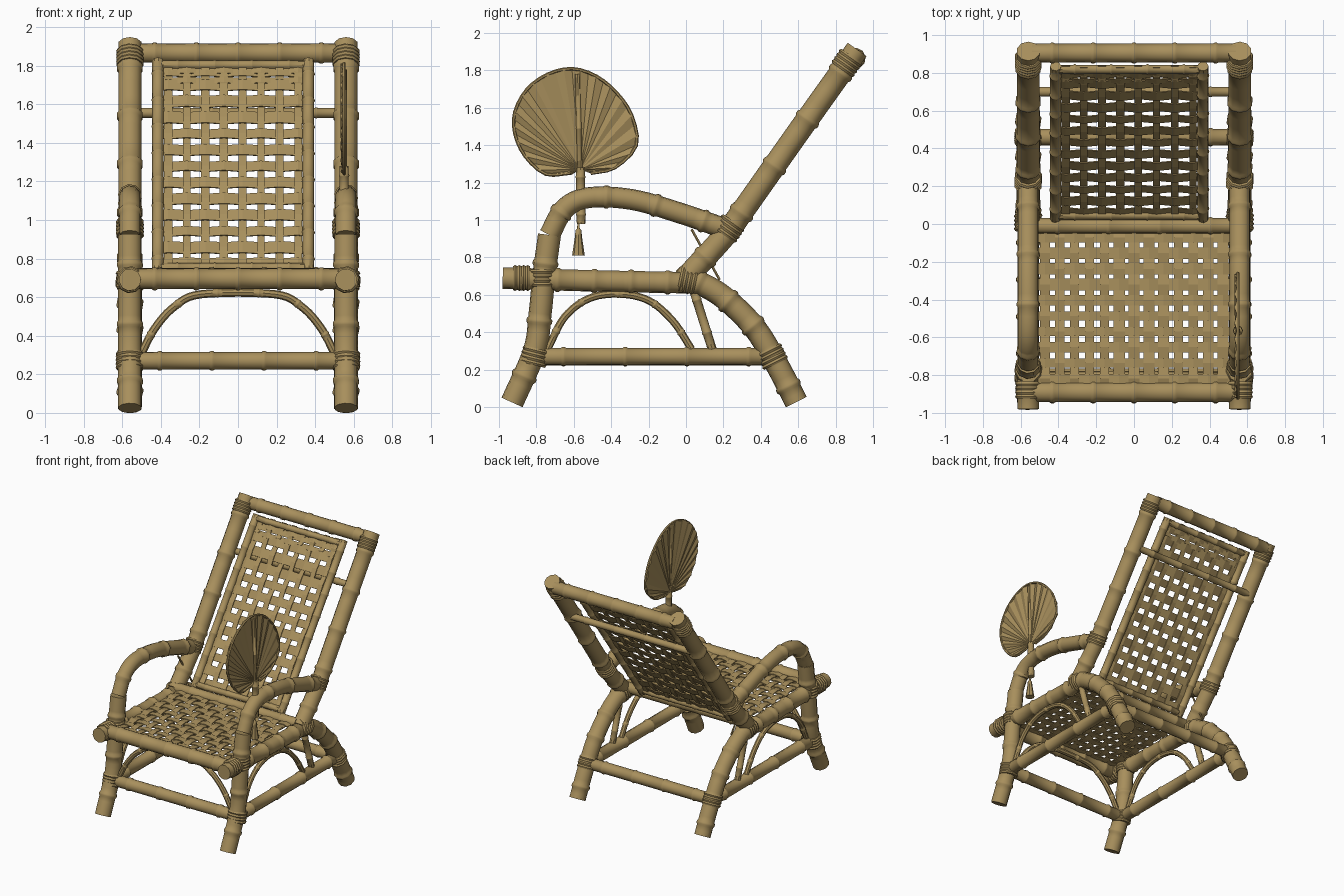
import bpy, bmesh, math, random
from mathutils import Vector

random.seed(4)
cube = bpy.data.objects.get("Cube")
if cube:
    bpy.data.objects.remove(cube, do_unlink=True)

# One dry bamboo colour
TAN = (0.39, 0.275, 0.108, 1)
bamboo_mat = bpy.data.materials.new("dry_bamboo")
bamboo_mat.use_nodes = True
bamboo_mat.diffuse_color = TAN
bamboo_mat.node_tree.nodes["Principled BSDF"].inputs["Base Color"].default_value = TAN


def add_mesh(name, bm, smooth=True):
    bmesh.ops.recalc_face_normals(bm, faces=bm.faces)
    mesh = bpy.data.meshes.new(name)
    bm.to_mesh(mesh)
    bm.free()
    mesh.materials.append(bamboo_mat)
    obj = bpy.data.objects.new(name, mesh)
    bpy.context.collection.objects.link(obj)
    if smooth:
        bpy.ops.object.select_all(action="DESELECT")
        obj.select_set(True)
        bpy.context.view_layer.objects.active = obj
        bpy.ops.object.shade_smooth_by_angle(angle=math.radians(40))
    return obj


def spline_points(pts, steps=6):
    """Smooth path through a few points."""
    if len(pts) < 3:
        return pts
    ext = [2 * pts[0] - pts[1]] + pts + [2 * pts[-1] - pts[-2]]
    out = []
    for a, b, c, d in zip(ext, ext[1:], ext[2:], ext[3:]):
        for k in range(steps):
            t = k / steps
            out.append(0.5 * (2 * b + (c - a) * t + (2 * a - 5 * b + 4 * c - d) * t * t
                              + (3 * b - a - 3 * c + d) * t ** 3))
    return out + [pts[-1]]


def sweep(name, path, radii, sides=10):
    bm = bmesh.new()
    rings = []
    tangent = (path[1] - path[0]).normalized()
    normal = tangent.orthogonal().normalized()
    for i, p in enumerate(path):
        tangent = (path[min(i + 1, len(path) - 1)] - path[max(i - 1, 0)]).normalized()
        normal = (normal - tangent * normal.dot(tangent)).normalized()
        side = tangent.cross(normal)
        rings.append([bm.verts.new(p + radii[i] * (normal * math.cos(a) + side * math.sin(a)))
                      for a in (math.tau * k / sides for k in range(sides))])
    for r0, r1 in zip(rings, rings[1:]):
        for k in range(sides):
            j = (k + 1) % sides
            bm.faces.new((r0[k], r0[j], r1[j], r1[k]))
    bm.faces.new(rings[0])
    bm.faces.new(rings[-1])
    return add_mesh(name, bm)


def pole(name, pts, r, gap=0.27, sides=10):
    """Bamboo cane: a swept tube with a raised ring at each node."""
    raw = spline_points([Vector(p) for p in pts])
    dist = [0]
    for a, b in zip(raw, raw[1:]):
        dist.append(dist[-1] + (b - a).length)
    total = dist[-1]
    count = max(1, round(total / gap))
    nodes = [total * (k + 0.5) / count for k in range(count)]
    band = r * 0.3
    marks = [(d, r) for d in dist if all(abs(d - n) > band * 1.6 for n in nodes)]
    for n in nodes:
        marks += [(n - band, r), (n - band * 0.4, r * 1.12), (n + band * 0.4, r * 1.12), (n + band, r)]
    marks.sort()
    path = []
    for s, _ in marks:
        i = max(k for k in range(len(dist) - 1) if dist[k] <= s + 1e-9)
        path.append(raw[i].lerp(raw[i + 1], (s - dist[i]) / (dist[i + 1] - dist[i])))
    return sweep(name, path, [m[1] for m in marks], sides)


def lashing(name, centre, direction, r, width=0.09, turns=4):
    """Cane binding: a short sleeve with ridges."""
    c, d = Vector(centre), Vector(direction).normalized()
    steps = turns * 2
    path = [c + d * width * (k / steps - 0.5) for k in range(steps + 1)]
    sweep(name, path, [r * (1.0 if k % 2 == 0 else 1.1) for k in range(steps + 1)])


def weave(name, origin, u, v, counts, widths, lift=0.006):
    """Flat strips crossing over and under between two edge vectors."""
    origin, u, v = Vector(origin), Vector(u), Vector(v)
    n = u.cross(v).normalized()
    bm = bmesh.new()
    nu, nv = counts
    for along, across, na, nc, w, sign in ((u, v, nu, nv, widths[0], 1), (v, u, nv, nu, widths[1], -1)):
        for i in range(nc):
            half = across.normalized() * w * random.uniform(0.42, 0.56)
            prev = None
            for j in range(-1, na + 1):
                t = min(max((j + 0.5) / na, 0), 1)
                p = origin + across * ((i + 0.5) / nc) + along * t
                p += n * lift * sign * (1 if (i + j) % 2 else -1)
                edge = bm.verts.new(p - half), bm.verts.new(p + half)
                if prev:
                    bm.faces.new((prev[0], edge[0], edge[1], prev[1]))
                prev = edge
    obj = add_mesh(name, bm, smooth=False)
    thick = obj.modifiers.new("thickness", "SOLIDIFY")
    thick.thickness = 0.006
    thick.offset = 0


# Side frames
FRONT_LEG = [(-0.93, 0.025), (-0.81, 0.3), (-0.78, 0.5), (-0.76, 0.7), (-0.73, 0.92),
             (-0.65, 1.06), (-0.52, 1.12), (-0.29, 1.11), (-0.04, 1.04), (0.22, 0.95)]
REAR_LEG = [(-0.02, 0.7), (0.08, 0.66), (0.21, 0.58), (0.37, 0.42), (0.49, 0.22), (0.59, 0.027)]
BACK_POST = [(0, 0.69), (0.21, 0.92), (0.29, 1.03), (0.6, 1.47), (0.915, 1.912)]
SIDE_ARCH = [(-0.74, 0.31), (-0.65, 0.48), (-0.52, 0.58), (-0.36, 0.605), (-0.2, 0.57), (-0.07, 0.46), (0.03, 0.31)]
for side, sx in (("left", 1), ("right", -1)):
    x = 0.56 * sx

    def at(profile):
        return [(x, y, z) for y, z in profile]

    pole(side + "_front_leg", at(FRONT_LEG[:5]), 0.062)
    pole(side + "_armrest", at(FRONT_LEG[4:]), 0.056)
    pole(side + "_rear_leg", at(REAR_LEG), 0.063, 0.2)
    pole(side + "_back_post", at(BACK_POST), 0.062, 0.3)
    pole(side + "_seat_rail", at([(-0.98, 0.69), (-0.5, 0.675), (0, 0.665)]), 0.058, 0.2)
    pole(side + "_lower_rail", at([(-0.82, 0.27), (0.5, 0.27)]), 0.047, 0.33)
    pole(side + "_side_arch", at(SIDE_ARCH), 0.02, 0.2, 8)
    pole(side + "_rear_brace", at([(0.03, 0.66), (0.14, 0.31)]), 0.024, 0.2, 8)
    for label, y, z, d, r in (("leg", -0.81, 0.27, (0, 0.25, 1), 0.068), ("seat_front", -0.77, 0.69, (0, 0, 1), 0.068),
                              ("rail_front", -0.88, 0.69, (0, 1, 0), 0.064), ("rear_leg", 0.46, 0.27, (0, -0.5, 1), 0.069),
                              ("seat_rear", 0.01, 0.68, (0, 1, -0.2), 0.07), ("arm", 0.23, 0.955, (0, 0.7, 1), 0.068),
                              ("back_top", 0.86, 1.84, (0, 0.7, 1), 0.067)):
        lashing(f"{side}_{label}_lashing", (x, y, z), d, r)

# Cross bars
for name, y, z, r, gap in (("front_seat_bar", -0.89, 0.695, 0.054, 0.23), ("rear_seat_bar", -0.01, 0.71, 0.042, 0.25),
                           ("front_lower_rail", -0.81, 0.27, 0.046, 0.27), ("rear_lower_rail", 0.46, 0.27, 0.044, 0.27),
                           ("top_back_bar", 0.905, 1.865, 0.05, 0.2), ("back_support_bar", 0.7, 1.555, 0.026, 0.25)):
    pole(name, [(-0.54, y, z), (0.54, y, z)], r, gap)

pole("front_arch", [(-0.5, -0.8, 0.31), (-0.43, -0.8, 0.44), (-0.33, -0.8, 0.55), (-0.19, -0.8, 0.615),
                    (0.19, -0.8, 0.615), (0.33, -0.8, 0.55), (0.43, -0.8, 0.44), (0.5, -0.8, 0.31)], 0.021, 0.2, 8)
pole("loose_cane", [(-0.56, 0.03, 0.95), (-0.53, 0.18, 0.68)], 0.007, 0.5, 6)

# Woven seat
weave("woven_seat", (-0.51, -0.86, 0.712), (1.02, 0, 0), (0, 0.83, 0), (13, 10), (0.056, 0.054))

# Woven back panel with its own frame
LOW, HIGH = Vector((0, 0.03, 0.73)), Vector((0, 0.835, 1.825))
for label, x in (("left", 0.365), ("right", -0.415)):
    pole(label + "_panel_pole", [LOW + Vector((x, 0, 0)), HIGH + Vector((x, 0, 0))], 0.03, 0.16, 8)
for label, t in (("top", 0.98), ("bottom", 0.02)):
    p = LOW.lerp(HIGH, t)
    pole(label + "_panel_bar", [p + Vector((-0.41, 0, 0)), p + Vector((0.36, 0, 0))], 0.024, 0.2, 8)
weave("woven_back", LOW + Vector((-0.41, 0, 0)), (0.77, 0, 0), HIGH - LOW, (8, 13), (0.068, 0.04))
weave("woven_back_top_band", LOW.lerp(HIGH, 0.89) + Vector((-0.41, 0, 0)), (0.77, 0, 0),
      (HIGH - LOW) * 0.1, (8, 3), (0.042, 0.04))

# Pleated leaf fan stuck in the armrest
FAN_X = 0.55
RIM = [(-0.62, 1.25), (-0.75, 1.245), (-0.86, 1.34), (-0.915, 1.46), (-0.915, 1.58), (-0.85, 1.7), (-0.74, 1.78),
       (-0.61, 1.81), (-0.48, 1.77), (-0.37, 1.68), (-0.29, 1.56), (-0.265, 1.4), (-0.38, 1.28), (-0.51, 1.25)]
rim = spline_points([Vector((FAN_X, y, z)) for y, z in RIM], 3)
bm = bmesh.new()
hub = bm.verts.new((FAN_X, -0.565, 1.27))
leaf = [bm.verts.new(p + Vector((0.007 * (-1) ** k, 0, 0))) for k, p in enumerate(rim)]
for a, b in zip(leaf, leaf[1:]):
    bm.faces.new((hub, a, b))
fan = add_mesh("fan_leaf", bm, smooth=False)
fan.modifiers.new("thickness", "SOLIDIFY").thickness = 0.012
sweep("fan_rim", rim, [0.009] * len(rim), 6)
pole("fan_rib", [(FAN_X, -0.565, 1.2), (FAN_X, -0.58, 1.78)], 0.014, 0.6, 8)
pole("fan_handle", [(FAN_X, -0.56, 0.98), (FAN_X, -0.565, 1.28)], 0.024, 0.12, 8)

# Tassel hanging from the handle
drop = [Vector((FAN_X, -0.575, z)) for z in (1.0, 0.955, 0.945, 0.91, 0.81)]
sweep("fan_tassel", drop, [0.005, 0.007, 0.016, 0.019, 0.034], 8)
